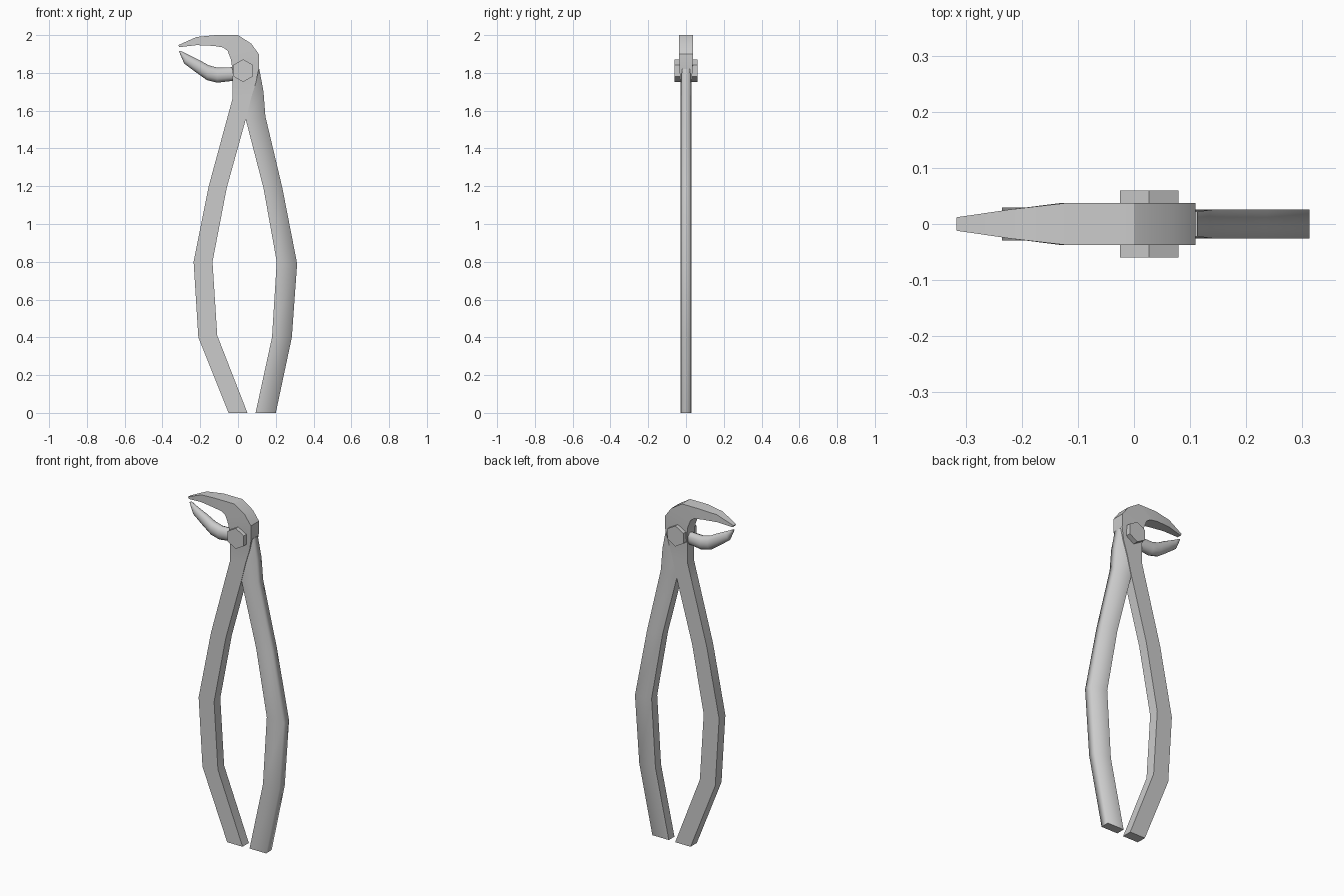
import bpy, bmesh, math
from mathutils import Matrix

if "Cube" in bpy.data.objects:
    bpy.data.objects.remove(bpy.data.objects["Cube"])

BOX = [(-1, -1), (1, -1), (1, 1), (-1, 1)]
ROUND = [(math.cos(math.radians(a)), math.sin(math.radians(a))) for a in range(0, 360, 30)]


def loft(name, stations, section=BOX, angle=None, soft_side=False):
    """Skin a section along stations (x1, z1, x2, z2, half depth)."""
    bm = bmesh.new()
    rings = []
    for x1, z1, x2, z2, h in stations:
        rings.append([bm.verts.new(((x1 + x2) / 2 + u * (x2 - x1) / 2, v * h,
                                    (z1 + z2) / 2 + u * (z2 - z1) / 2)) for u, v in section])
    n = len(section)
    for a, b in zip(rings, rings[1:]):
        for i in range(n):
            j = (i + 1) % n
            bm.faces.new((a[i], a[j], b[j], b[i]))
    bm.faces.new(rings[0])
    bm.faces.new(rings[-1][::-1])
    bmesh.ops.recalc_face_normals(bm, faces=bm.faces)
    if soft_side:
        # Only the two outer long edges blend; inner edges and ends stay sharp
        for f in bm.faces:
            f.smooth = True
        inner = {r[i] for r in rings for i in (0, 3)}
        ends = (set(rings[0]), set(rings[-1]))
        for e in bm.edges:
            vs = set(e.verts)
            along = not any(vs <= set(r) for r in rings)
            if (along and vs <= inner) or vs <= ends[0] or vs <= ends[1]:
                e.smooth = False
    me = bpy.data.meshes.new(name)
    bm.to_mesh(me)
    bm.free()
    ob = bpy.data.objects.new(name, me)
    bpy.context.collection.objects.link(ob)
    if angle:
        bpy.ops.object.select_all(action='DESELECT')
        ob.select_set(True)
        bpy.context.view_layer.objects.active = ob
        bpy.ops.object.shade_smooth_by_angle(angle=math.radians(angle))
    return ob


# Left handle running through the pivot into the hooked upper jaw
loft("left_handle_and_upper_jaw", [
    (-.05, 0, .05, 0, .029), (-.21, .40, -.11, .41, .029),
    (-.235, .80, -.135, .80, .029), (-.155, 1.20, -.06, 1.19, .029),
    (-.06, 1.55, .04, 1.55, .029), (-.03, 1.66, .07, 1.67, .029),
    (-.03, 1.75, .095, 1.75, .029), (-.03, 1.82, .11, 1.82, .035),
    (-.037, 1.87, .11, 1.90, .0375), (-.055, 1.917, .07, 1.955, .0375),
    (-.08, 1.935, 0, 2.0, .0375), (-.13, 1.943, -.12, 2.0, .0375),
    (-.22, 1.947, -.22, 1.99, .026), (-.31, 1.936, -.316, 1.947, .012)], angle=25)

# Right handle, rising behind the left one up to the pivot
loft("right_handle", [
    (.093, 0, .20, 0, .026), (.18, .40, .285, .40, .026),
    (.205, .80, .313, .79, .026), (.135, 1.19, .235, 1.19, .026),
    (.042, 1.55, .145, 1.57, .026), (.0, 1.68, .135, 1.70, .025),
    (-.02, 1.76, .113, 1.82, .022)], soft_side=True)

# Rounded lower jaw, growing out of the pivot
loft("lower_jaw", [
    (.06, 1.755, .06, 1.835, .025), (-.035, 1.757, -.035, 1.83, .026),
    (-.11, 1.748, -.11, 1.828, .031), (-.165, 1.762, -.155, 1.84, .031),
    (-.225, 1.805, -.205, 1.868, .026), (-.285, 1.85, -.265, 1.897, .018),
    (-.312, 1.913, -.303, 1.917, .008)], section=ROUND, angle=50)

# Hexagonal pivot bolt, one corner pointing up
bm = bmesh.new()
bmesh.ops.create_cone(bm, cap_ends=True, segments=6, radius1=.06, radius2=.06, depth=.12,
                      matrix=Matrix.Translation((.027, 0, 1.812)) @ Matrix.Rotation(math.pi / 2, 4, 'X'))
me = bpy.data.meshes.new("pivot_bolt")
bm.to_mesh(me)
bm.free()
bpy.context.collection.objects.link(bpy.data.objects.new("pivot_bolt", me))
